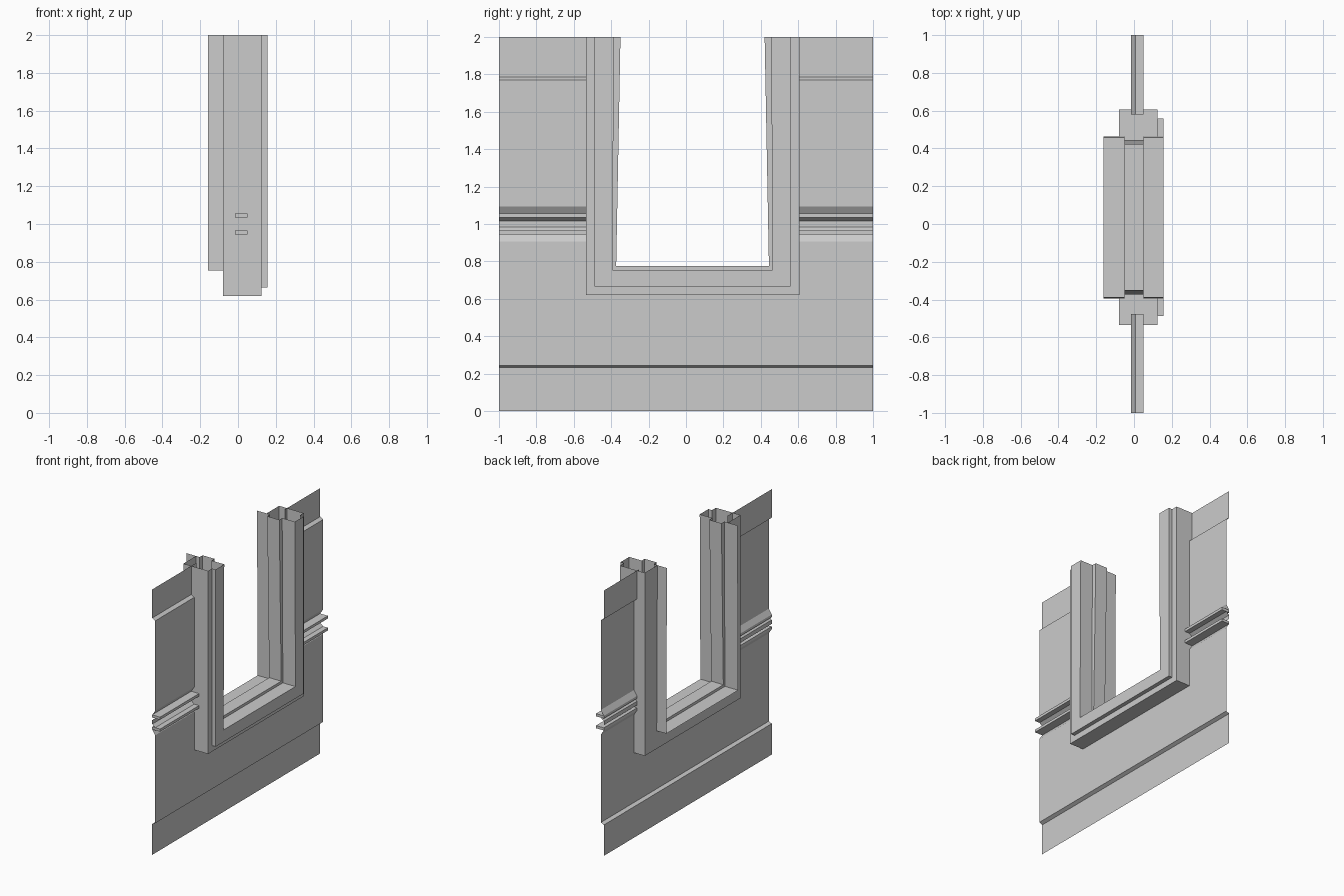
import bpy, bmesh, math

if "Cube" in bpy.data.objects:
    bpy.data.objects.remove(bpy.data.objects["Cube"])

YC = 0.035        # window centre line
CUT_L, CUT_R, CUT_Z = -0.475, 0.58, 0.68   # hole in the sheet


def finish(name, bm):
    bmesh.ops.remove_doubles(bm, verts=bm.verts, dist=1e-5)
    bmesh.ops.recalc_face_normals(bm, faces=bm.faces)
    bmesh.ops.dissolve_limit(bm, angle_limit=math.radians(0.2),
                             verts=bm.verts, edges=bm.edges)
    mesh = bpy.data.meshes.new(name)
    bm.to_mesh(mesh)
    bm.free()
    obj = bpy.data.objects.new(name, mesh)
    bpy.context.collection.objects.link(obj)
    return obj


def loft(bm, rows):
    """Skin a list of equally long point rows with quads."""
    grid = [[bm.verts.new(p) for p in row] for row in rows]
    for a, b in zip(grid, grid[1:]):
        for i in range(len(a) - 1):
            bm.faces.new((a[i], a[i + 1], b[i + 1], b[i]))


# Folded wall sheet: (x, z) profile run along y, with the window gap left out
BACK, MID, LIP = -0.015, 0.01, 0.05
lower = [(BACK, 0), (BACK, 0.233), (MID, 0.245), (MID, CUT_Z)]
upper = [(MID, CUT_Z), (MID, 0.907), (BACK, 0.945), (BACK, 0.965),
         (MID, 0.965), (BACK, 0.985), (BACK, 1.015), (MID, 1.035),
         (BACK, 1.035), (BACK, 1.055), (MID, 1.093), (MID, 1.77),
         (BACK, 1.785), (BACK, 2.0)]
bm = bmesh.new()
loft(bm, [[(x, y, z) for y in (-1, CUT_L, CUT_R, 1)] for x, z in lower])
for span in ((-1, CUT_L), (CUT_R, 1)):
    loft(bm, [[(x, y, z) for y in span] for x, z in upper])
finish("wall_sheet", bm)

# Horizontal rail lips on both sides of the window
for side, (y0, y1) in (("left", (-1, CUT_L)), ("right", (CUT_R, 1))):
    for level, z0 in (("lower", 0.945), ("upper", 1.035)):
        bm = bmesh.new()
        bmesh.ops.create_cube(bm, size=1)
        for v in bm.verts:
            v.co = ((BACK + LIP) / 2 + v.co.x * (LIP - BACK),
                    (y0 + y1) / 2 + v.co.y * (y1 - y0),
                    z0 + 0.01 + v.co.z * 0.02)
        finish(f"{level}_{side}_rail", bm)

# Window frame section levels: (half width at sill, half width at top, sill z)
OUTER = (0.57, 0.57, 0.62)
STEP = (0.5225, 0.5225, 0.665)
FACE = (0.428, 0.42, 0.755)
INNER = (0.408, 0.385, 0.775)

# Open hollow section swept down one jamb, along the sill and up the other
section = [(-0.16, FACE), (-0.05, FACE), (-0.05, INNER), (0.05, INNER),
           (0.05, FACE), (0.155, FACE), (0.155, STEP), (0.125, STEP),
           (0.125, OUTER), (-0.08, OUTER), (-0.08, FACE)]
bm = bmesh.new()
loft(bm, [[(x, YC - top, 2), (x, YC - low, z), (x, YC + low, z), (x, YC + top, 2)]
          for x, (low, top, z) in section])
finish("window_frame", bm)
